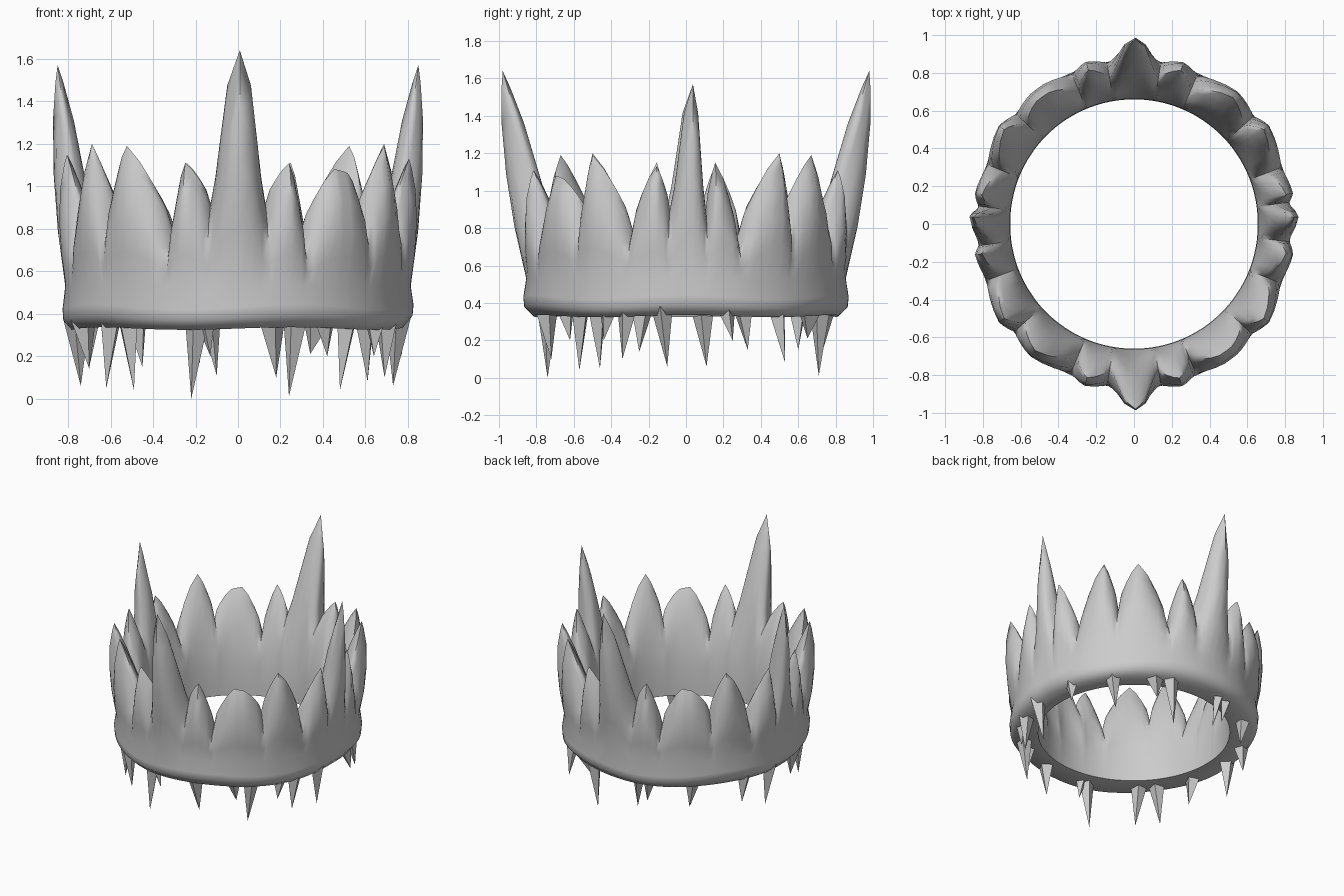
import bpy, bmesh, math
from mathutils import Vector

if "Cube" in bpy.data.objects:
    bpy.data.objects.remove(bpy.data.objects["Cube"], do_unlink=True)

ice = bpy.data.materials.new("pale_grey")
ice.use_nodes = True
GREY = (0.6, 0.6, 0.6, 1)
ice.diffuse_color = GREY
ice.node_tree.nodes["Principled BSDF"].inputs["Base Color"].default_value = GREY


def finish(bm, name, angle):
    bmesh.ops.recalc_face_normals(bm, faces=bm.faces)
    mesh = bpy.data.meshes.new(name)
    bm.to_mesh(mesh)
    bm.free()
    mesh.materials.append(ice)
    obj = bpy.data.objects.new(name, mesh)
    bpy.context.collection.objects.link(obj)
    bpy.ops.object.select_all(action="DESELECT")
    obj.select_set(True)
    bpy.context.view_layer.objects.active = obj
    bpy.ops.object.shade_smooth_by_angle(angle=math.radians(angle))
    return obj


def polar(deg, r, z):
    a = math.radians(deg)
    return Vector((r * math.sin(a), -r * math.cos(a), z))


# Half of the rim: alternating peaks and valleys (degrees from front, height, radius)
HALF = [
    (0.5, 1.64, 0.98), (9.5, 0.92, 0.78), (16.5, 1.11, 0.85), (22.5, 0.77, 0.76),
    (33, 1.08, 0.83), (38.5, 1.06, 0.83), (47, 0.88, 0.77), (54, 1.19, 0.85),
    (68, 0.78, 0.75), (79, 1.13, 0.82), (83.5, 0.9, 0.76), (92.5, 1.57, 0.85),
    (98, 0.9, 0.76), (101, 1.15, 0.82), (111, 0.73, 0.75), (126, 1.2, 0.85),
    (132, 0.88, 0.77), (142, 1.19, 0.85), (157, 0.76, 0.76), (163, 1.11, 0.85),
    (170.5, 0.92, 0.78),
]
# The tall spikes of the second half lean the other way round the ring
TALL_SHIFT = {0.5: -1, 92.5: -5}
KEYS = HALF + [(a + 180 + TALL_SHIFT.get(a, 0), h, r) for a, h, r in HALF]

# Leaf-shaped flank of a spike: (share of the way down to the valley, share of height left)
FLANK = [(0.3, 0.82), (0.6, 0.56), (0.83, 0.33)]
TALL_FLANK = [(0.36, 0.77), (0.62, 0.4), (0.8, 0.17)]

columns = []
for i, (a0, h0, r0) in enumerate(KEYS):
    a1, h1, r1 = KEYS[(i + 1) % len(KEYS)]
    if a1 < a0:
        a1 += 360
    columns.append((a0, h0, r0))
    flank = TALL_FLANK if max(h0, h1) > 1.4 else FLANK
    if h0 > h1:
        steps = flank
    else:
        steps = [(1 - s, 1 - k) for s, k in reversed(flank)]
    for s, k in steps:
        columns.append((a0 + (a1 - a0) * s, h1 + (h0 - h1) * k, r1 + (r0 - r1) * k))


# Cross-section of the wall at one column, from inner foot round to inner top
def section(a, h, r_tip):
    depth = abs(math.cos(math.radians(a)))
    mid = 0.74 + 0.025 * depth
    half = 0.085 + 0.02 * depth
    wave = 0.012 * math.sin(math.radians(a * 5))
    outer = [(mid + half * 0.5, 0.33 + wave / 2), (mid + half * 0.95, 0.38 + wave),
             (mid + half, 0.43 + wave), (mid + half * 0.85, 0.53)]
    inner = [(mid - half, 0.34), (mid - half * 0.97, 0.53)]
    for f in (0.25, 0.5, 0.75, 0.92):
        z = 0.53 + (h - 0.53) * f
        centre = mid + (r_tip - mid) * f
        w = half * 0.95 * (1 - f ** 3.2)
        outer.append((centre + w, z))
        inner.append((centre - w, z))
    return outer + [(r_tip, h)] + inner[::-1]


# Crown wall with its spiked rim
bm = bmesh.new()
rings = [[bm.verts.new(polar(a, r, z)) for r, z in section(a, h, t)] for a, h, t in columns]
for i, ring in enumerate(rings):
    nxt = rings[(i + 1) % len(rings)]
    for j in range(len(ring)):
        k = (j + 1) % len(ring)
        bm.faces.new((ring[j], nxt[j], nxt[k], ring[k]))
finish(bm, "crown_band", 70)

# Icicles hanging under the band: tip x, y, z and base size
ICICLES = [
    (-.22, -.74, 0, .06), (.24, .71, .01, .06), (.48, -.57, .04, .06),
    (-.49, -.57, .04, .06), (-.62, -.46, .05, .06), (.61, .53, .08, .06),
    (-.74, .11, .06, .065), (.73, -.1, .06, .06),
    (-.1, .72, .11, .05), (.18, -.72, .1, .065), (-.18, .72, .17, .055),
    (.34, .65, .21, .08), (-.45, .6, .15, .06), (-.7, -.25, .14, .065),
    (.69, -.34, .1, .06), (.77, .25, .2, .055), (-.7, .33, .15, .06),
    (.42, -.62, .2, .06), (.64, -.44, .2, .06), (-.13, -.74, .2, .05),
]
for n, (x, y, z, size) in enumerate(ICICLES):
    bm = bmesh.new()
    tip = bm.verts.new((x, y, z))
    deg = math.degrees(math.atan2(x, -y))
    root = polar(deg + 2 * (-1) ** n, 0.765, 0.38)
    out = polar(deg, size, 0)
    side = polar(deg + 90, size, 0)
    base = [bm.verts.new(root + d) for d in (out, side, -out, -side)]
    bm.faces.new(base)
    for j in range(4):
        bm.faces.new((base[j], base[(j + 1) % 4], tip))
    finish(bm, f"icicle_{n + 1}", 30)
